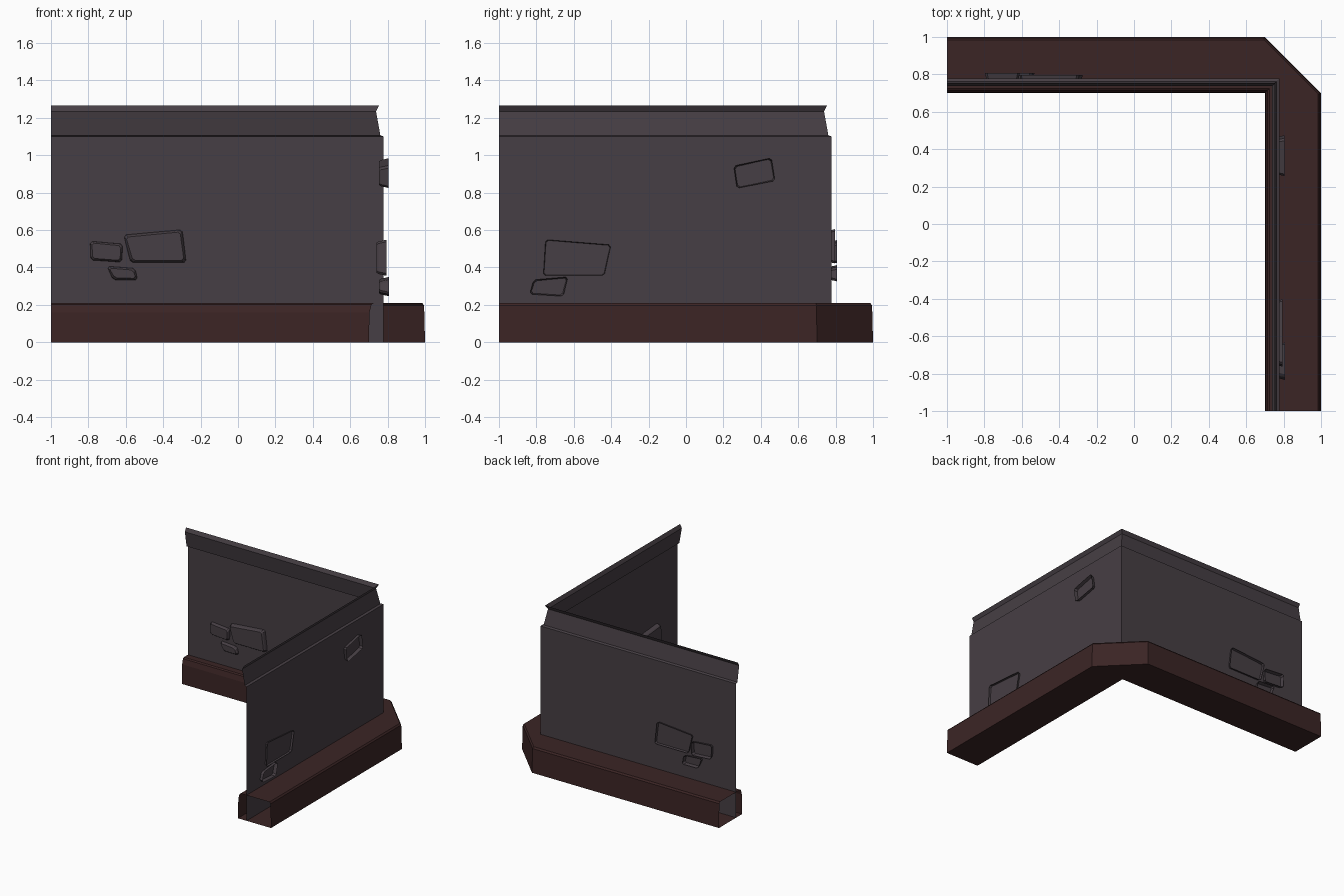
import bpy, bmesh
from mathutils import Vector

if "Cube" in bpy.data.objects:
    bpy.data.objects.remove(bpy.data.objects["Cube"])


def material(name, rgb):
    m = bpy.data.materials.new(name)
    m.diffuse_color = (*rgb, 1)
    m.use_nodes = True
    m.node_tree.nodes["Principled BSDF"].inputs["Base Color"].default_value = m.diffuse_color
    return m


GREY = material("wall grey", (0.062, 0.049, 0.058))
BROWN = material("plinth brown", (0.044, 0.018, 0.018))


def finish(name, bm, mat):
    bmesh.ops.remove_doubles(bm, verts=bm.verts[:], dist=0.0005)
    me = bpy.data.meshes.new(name)
    bm.to_mesh(me)
    bm.free()
    me.materials.append(mat)
    ob = bpy.data.objects.new(name, me)
    bpy.context.collection.objects.link(ob)
    return ob


def sweep_corner(name, profile, mat, closed=False):
    """Sweep (distance, height, corner) points along the L-shaped run.
    corner < distance cuts the corner off at 45 degrees."""
    bm = bmesh.new()
    rows = [[bm.verts.new(p) for p in
             ((-1, d, z), (c, d, z), (d, c, z), (d, -1, z))]
            for d, z, c in profile]
    pairs = list(zip(rows, rows[1:]))
    if closed:
        pairs.append((rows[-1], rows[0]))
    for a, b in pairs:
        for i in range(3):
            bm.faces.new((a[i], a[i + 1], b[i + 1], b[i]))
    # plain corners collapse to a single mitred edge
    bmesh.ops.dissolve_degenerate(bm, edges=bm.edges[:], dist=0.0005)
    return finish(name, bm, mat)


# Thin wall sheet with stepped, flared top
sweep_corner("wall", [(d, z, d) for d, z in
                      ((0.778, 0), (0.778, 1.10), (0.761, 1.107),
                       (0.738, 1.235), (0.754, 1.265))], GREY)

# Hollow plinth, open at its ends, with a cut outer corner
sweep_corner("plinth", [(0.70, 0, 0.70), (0.703, 0.16, 0.703),
                        (0.714, 0.202, 0.714), (0.725, 0.21, 0.725),
                        (0.985, 0.21, 0.694), (0.995, 0.197, 0.698),
                        (1.0, 0, 0.70)], BROWN, closed=True)


def outline(corners, inset, cut=0.012):
    """Quad pulled inwards, with each corner clipped."""
    mid = sum((Vector(c) for c in corners), Vector((0, 0))) / 4
    q = []
    for c in corners:
        v = Vector(c)
        s = v - mid
        q.append(Vector((v.x - inset * (1 if s.x > 0 else -1),
                         v.y - inset * (1 if s.y > 0 else -1))))
    pts = []
    for i, v in enumerate(q):
        for n in (q[i - 1], q[(i + 1) % 4]):
            pts.append(v + (n - v).normalized() * cut)
    return pts


def stone(name, corners, outer, on_right):
    """Stone shell poking through the wall, its face towards the inside."""
    bm = bmesh.new()
    loops = []
    for inset, depth in ((0, outer), (0.009, outer - 0.042), (0.016, outer - 0.052)):
        loops.append([bm.verts.new((depth, p.x, p.y) if on_right else (p.x, depth, p.y))
                      for p in outline(corners, inset)])
    for a, b in zip(loops, loops[1:]):
        for i in range(8):
            j = (i + 1) % 8
            bm.faces.new((a[i], a[j], b[j], b[i]))
    bm.faces.new(loops[-1])
    return finish(name, bm, GREY)


# Loose stones: corners as (along wall, height)
back = [
    ("back_stone_large", ((-.615, .578), (-.294, .606), (-.273, .422), (-.578, .422)), .797),
    ("back_stone_left", ((-.797, .547), (-.610, .532), (-.615, .422), (-.793, .433)), .807),
    ("back_stone_small", ((-.706, .413), (-.545, .402), (-.530, .326), (-.674, .328)), .807),
]
right = [
    ("right_stone_high", ((.255, .943), (.457, .986), (.476, .863), (.272, .823)), .805),
    ("right_stone_large", ((-.751, .549), (-.401, .521), (-.437, .356), (-.763, .356)), .793),
    ("right_stone_low", ((-.815, .334), (-.631, .350), (-.656, .246), (-.836, .257)), .806),
]
for group, on_right in ((back, False), (right, True)):
    for name, corners, outer in group:
        stone(name, corners, outer, on_right)
